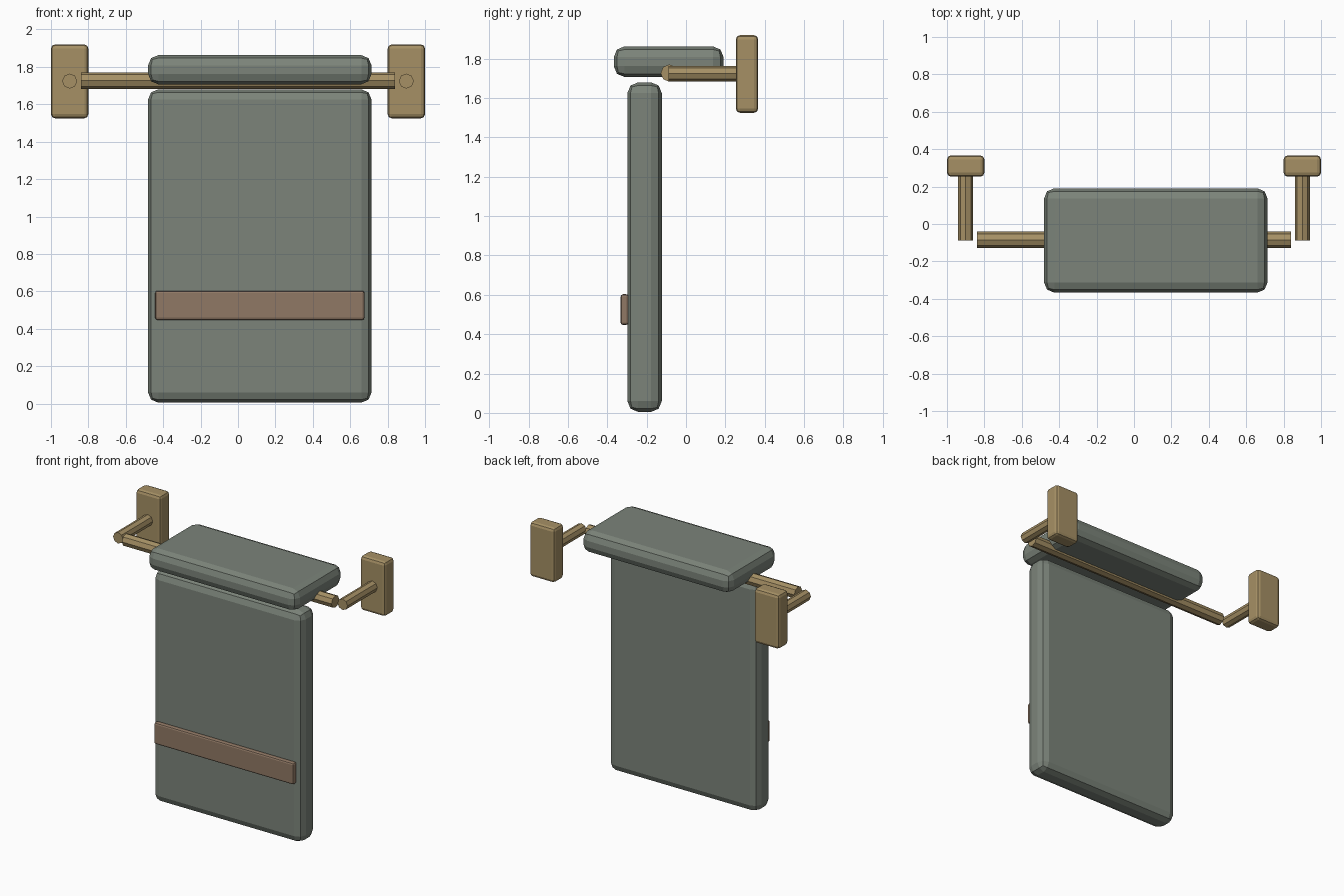
import bpy
import bmesh
from math import pi
from mathutils import Matrix, Vector

if "Cube" in bpy.data.objects:
    bpy.data.objects.remove(bpy.data.objects["Cube"])


def material(name, color):
    m = bpy.data.materials.new(name)
    m.diffuse_color = (*color, 1)
    m.use_nodes = True
    m.node_tree.nodes["Principled BSDF"].inputs["Base Color"].default_value = m.diffuse_color
    return m


BRASS = material("brass", (0.38, 0.28, 0.13))
CLOTH = material("cloth", (0.20, 0.23, 0.195))
BAND = material("band", (0.28, 0.19, 0.13))


def finish(name, bm, mat):
    me = bpy.data.meshes.new(name)
    bm.to_mesh(me)
    bm.free()
    me.materials.append(mat)
    ob = bpy.data.objects.new(name, me)
    bpy.context.collection.objects.link(ob)
    return ob


def box(name, lo, hi, bevel, mat, segments=2):
    lo, hi = Vector(lo), Vector(hi)
    bm = bmesh.new()
    bmesh.ops.create_cube(bm, size=1, matrix=Matrix.Translation((lo + hi) / 2)
                          @ Matrix.Diagonal((*(hi - lo), 1)))
    ob = finish(name, bm, mat)
    mod = ob.modifiers.new("soft_edges", "BEVEL")
    mod.width = bevel
    mod.segments = segments
    return ob


def rod(name, a, b, radius, mat):
    a, b = Vector(a), Vector(b)
    rot = Matrix.Rotation(pi / 2, 4, 'Y' if abs(b.x - a.x) > 0.1 else 'X')
    bm = bmesh.new()
    bmesh.ops.create_cone(bm, cap_ends=True, segments=8, radius1=radius, radius2=radius,
                          depth=(b - a).length, matrix=Matrix.Translation((a + b) / 2) @ rot)
    return finish(name, bm, mat)


# Wall plates and the arms that reach forward from them
for side, s in (("left", -1), ("right", 1)):
    x = 0.9 * s
    box(f"wall_plate_{side}", (x - 0.1, 0.253, 1.525), (x + 0.1, 0.367, 1.92), 0.022, BRASS)
    rod(f"arm_{side}", (x, -0.088, 1.724), (x, 0.27, 1.724), 0.04, BRASS)

# Rail between the arms
rod("rail", (-0.84, -0.085, 1.727), (0.84, -0.085, 1.727), 0.044, BRASS)

# Towel: fold over the rail, hanging panel and decorative band
box("towel_fold", (-0.481, -0.367, 1.707), (0.714, 0.191, 1.863), 0.055, CLOTH)
box("towel_panel", (-0.481, -0.298, 0.005), (0.714, -0.123, 1.68), 0.055, CLOTH)
box("towel_band", (-0.443, -0.332, 0.447), (0.676, -0.292, 0.603), 0.012, BAND)
